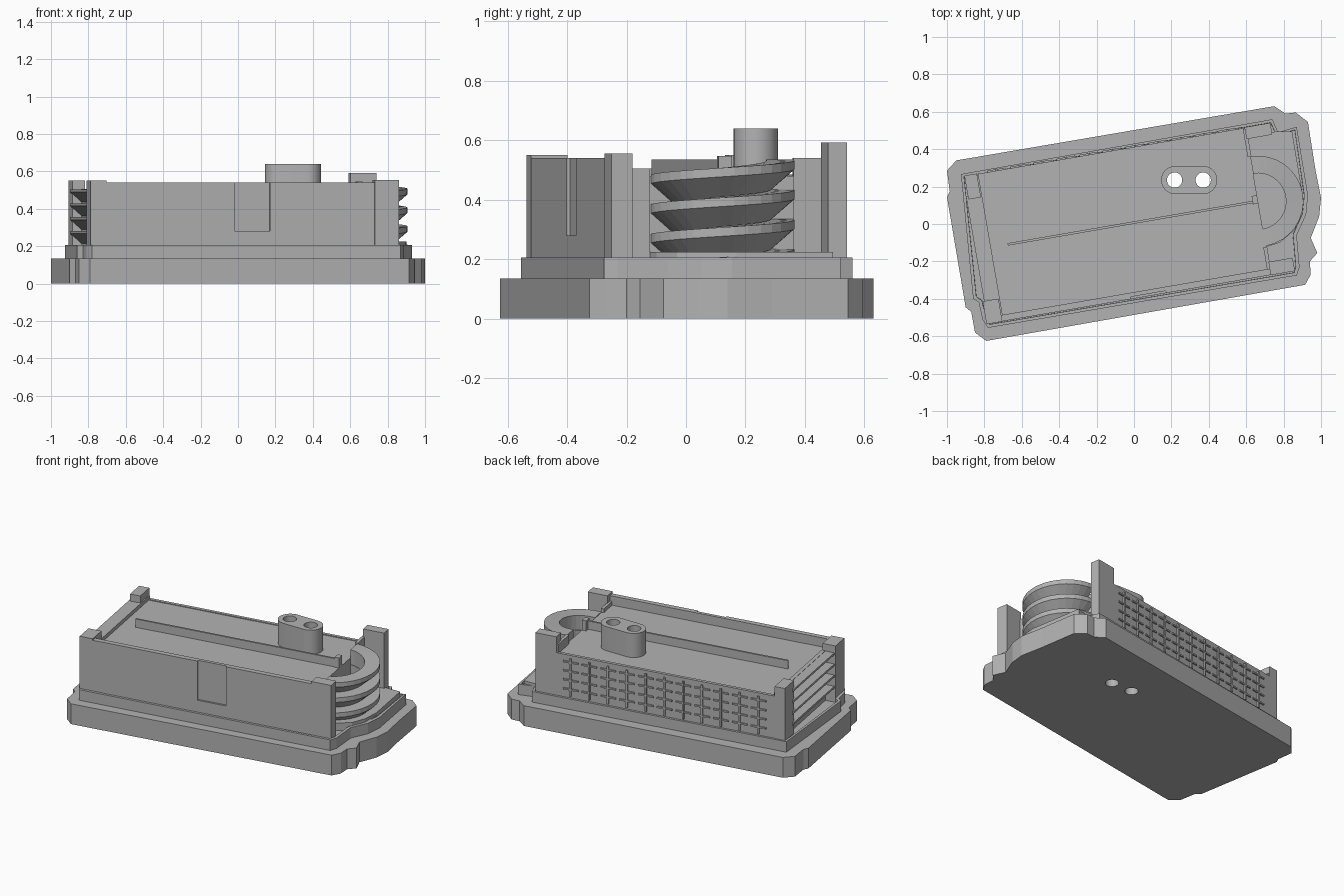
import bpy, bmesh
from math import sin, cos, pi, radians

old = bpy.data.objects.get("Cube")
if old:
    bpy.data.objects.remove(old, do_unlink=True)

grey = bpy.data.materials.new("plain grey")
grey.use_nodes = True
GREY = (0.45, 0.45, 0.45, 1)
grey.diffuse_color = GREY
grey.node_tree.nodes["Principled BSDF"].inputs["Base Color"].default_value = GREY

TURN = radians(9.8)  # the building is turned on its plot


def uv(u, v):
    """Building axes to plot axes."""
    return (u * cos(TURN) - v * sin(TURN), u * sin(TURN) + v * cos(TURN))


def finish(name, bm):
    bmesh.ops.recalc_face_normals(bm, faces=bm.faces)
    me = bpy.data.meshes.new(name)
    bm.to_mesh(me)
    bm.free()
    me.materials.append(grey)
    ob = bpy.data.objects.new(name, me)
    bpy.context.collection.objects.link(ob)
    return ob


def add_prism(bm, pts, z0, z1):
    low = [bm.verts.new((x, y, z0)) for x, y in pts]
    top = [bm.verts.new((x, y, z1)) for x, y in pts]
    n = len(pts)
    for i in range(n):
        j = (i + 1) % n
        bm.faces.new((low[i], low[j], top[j], top[i]))
    bm.faces.new(low[::-1])
    return bm.faces.new(top)


def prism(name, pts, z0, z1):
    bm = bmesh.new()
    add_prism(bm, pts, z0, z1)
    return finish(name, bm)


def rect(u0, u1, v0, v1):
    return [uv(u0, v0), uv(u1, v0), uv(u1, v1), uv(u0, v1)]


def box(name, u0, u1, v0, v1, z0, z1):
    return prism(name, rect(u0, u1, v0, v1), z0, z1)


def cut(target, cutter):
    cutter.hide_render = True
    cutter.hide_viewport = True
    mod = target.modifiers.new("cut", 'BOOLEAN')
    mod.operation = 'DIFFERENCE'
    mod.solver = 'EXACT'
    mod.object = cutter


def sweep(name, rings):
    """Join a row of matching cross-sections and cap the ends."""
    bm = bmesh.new()
    rows = [[bm.verts.new(p) for p in r] for r in rings]
    n = len(rows[0])
    for a, b in zip(rows, rows[1:]):
        for i in range(n):
            j = (i + 1) % n
            bm.faces.new((a[i], a[j], b[j], b[i]))
    bm.faces.new(rows[0])
    bm.faces.new(rows[-1])
    return finish(name, bm)


# Plot slab
slab = prism("base_slab", [
    (-.95, .34), (.75, .63), (.81, .59), (.865, .596), (.93, .545), (.97, .29),
    (1, .14), (.99, .04), (.945, -.075), (.98, -.155), (.94, -.2), (.945, -.27),
    (.915, -.325), (-.79, -.625), (-.85, -.58), (-.87, -.47), (-.9, -.445),
    (-1, .145), (-.985, .175), (-1, .285)], 0, .135)

# Stepped plinth with a low rim
bm = bmesh.new()
top = add_prism(bm, [
    (-.925, .267), (.74, .56), (.77, .49), (.87, .52), (.93, .155), (.92, .05),
    (.87, -.06), (.885, -.23), (.87, -.275), (-.78, -.555), (-.81, -.51),
    (-.83, -.42), (-.86, -.4)], .135, .205)
bmesh.ops.recalc_face_normals(bm, faces=bm.faces)
bmesh.ops.inset_region(bm, faces=[top], thickness=.02)
bmesh.ops.inset_region(bm, faces=[top], thickness=.001, depth=-.03)
plinth = finish("plinth", bm)
prism("stair_plate", [(.58, .49), (.845, .495), (.9, .17), (.895, .06), (.86, -.03),
                      (.78, -.1), (.7, -.125)], .15, .225)

# Main block, parapets and corner posts
block = box("main_block", -.782, .674, -.36, .398, .14, .48)
wall = box("front_wall", -.83, .80, -.393, -.359, .15, .54)
panel = box("panel_cutter", -.086, .106, -.45, -.381, .28, .6)
cut(wall, panel)
box("back_wall", -.8, .69, .385, .406, .15, .485)
box("left_parapet", -.8, -.775, -.36, .4, .15, .505)
box("right_parapet", .66, .68, .25, .4, .15, .54)
box("right_low_parapet", .66, .68, -.36, -.24, .15, .505)
box("front_left_post", -.868, -.782, -.394, -.27, .15, .55)
box("back_left_post", -.85, -.782, .28, .409, .15, .55)
box("front_right_post", .674, .805, -.394, -.322, .15, .555)
box("back_right_post", .67, .81, .345, .409, .15, .592)

# Roof fin with its end post
box("roof_fin", -.684, .65, .001, .014, .47, .535)
box("fin_end_post", .645, .674, -.005, .04, .47, .547)

# Wedge louvres on the left end
for k in range(4):
    z = .215 + .074 * k
    sweep("louvre", [[(*uv(-.79, v), z - .01), (*uv(-.86, v), z + .052),
                      (*uv(-.86, v), z + .066), (*uv(-.79, v), z + .066)]
                     for v in (-.3, .3)])

# Lattice of ribs on the back wall
bm = bmesh.new()
for k in range(11):
    u = -.68 + k * .125
    add_prism(bm, rect(u, u + .012, .40, .416), .215, .465)
    for z in (.255, .315, .375, .435):
        add_prism(bm, rect(u - .045, u + .055, .40, .414), z, z + .01)
finish("back_lattice", bm)

# Spiral bands around the half-round stair tower
CU, CV, STEPS = .674, .007, 16
for turn in range(4):
    rings = []
    for i in range(STEPS + 1):
        a = -pi / 2 + pi * i / STEPS
        z = .155 + .1 * turn + .05 * i / STEPS
        rings.append([(*uv(CU + r * cos(a), CV + r * sin(a)), z + h)
                      for r, h in ((.15, -.068), (.165, -.068), (.243, 0),
                                   (.243, .03), (.15, .03))])
    sweep("stair_band", rings)


# Oval roof stack with two shafts through the whole model
def arc(cx, cy, r, a0, a1, n):
    return [(cx + r * cos(a0 + (a1 - a0) * i / n), cy + r * sin(a0 + (a1 - a0) * i / n))
            for i in range(n + 1)]


stack = prism("roof_stack", arc(.37, .235, .075, -pi / 2, pi / 2, 16)
              + arc(.22, .235, .075, pi / 2, 3 * pi / 2, 16), .47, .64)
bm = bmesh.new()
for x in (.217, .37):
    add_prism(bm, arc(x, .235, .041, 0, 2 * pi, 24)[:-1], -.1, .8)
shafts = finish("shaft_cutter", bm)
for part in (slab, plinth, block, stack):
    cut(part, shafts)
bpy.ops.object.select_all(action='DESELECT')
stack.select_set(True)
bpy.context.view_layer.objects.active = stack
bpy.ops.object.shade_smooth_by_angle()
